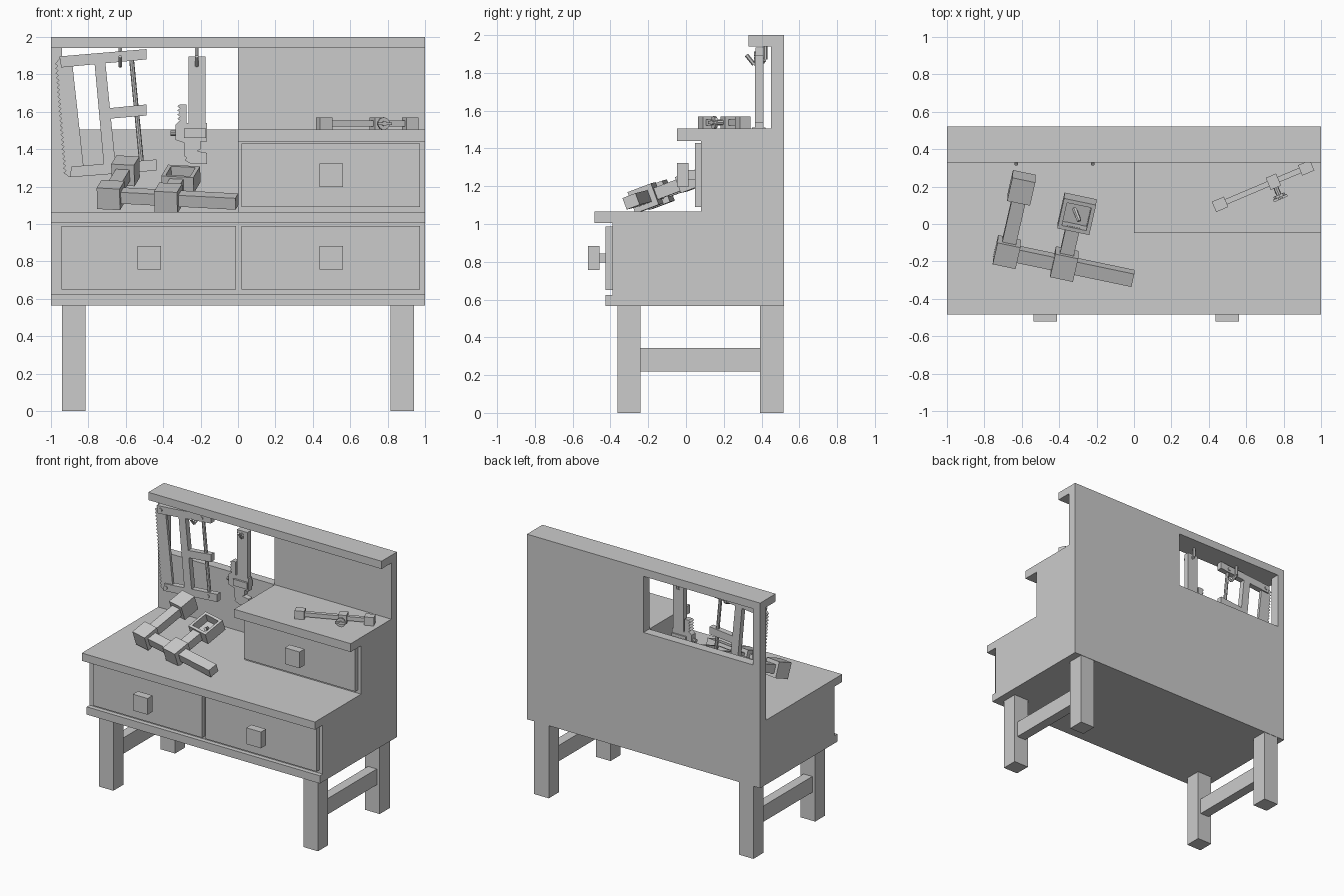
import bpy
import bmesh
from math import cos, sin, pi
from mathutils import Matrix, Vector

cube = bpy.data.objects.get("Cube")
if cube:
    bpy.data.objects.remove(cube, do_unlink=True)

grey = bpy.data.materials.new("plain grey")
grey.use_nodes = True
COLOUR = (0.6, 0.6, 0.6, 1)
grey.diffuse_color = COLOUR
grey.node_tree.nodes["Principled BSDF"].inputs["Base Color"].default_value = COLOUR


def finish(name, bm, matrix=None):
    """Turn a bmesh into a grey object."""
    bmesh.ops.recalc_face_normals(bm, faces=bm.faces)
    mesh = bpy.data.meshes.new(name)
    bm.to_mesh(mesh)
    bm.free()
    mesh.materials.append(grey)
    obj = bpy.data.objects.new(name, mesh)
    if matrix:
        obj.matrix_world = matrix
    bpy.context.collection.objects.link(obj)
    return obj


def box(name, x, y, z, matrix=None):
    """Box from three (low, high) ranges."""
    bm = bmesh.new()
    bmesh.ops.create_cube(bm, size=1)
    for v in bm.verts:
        v.co = [r[0] if c < 0 else r[1] for c, r in zip(v.co, (x, y, z))]
    return finish(name, bm, matrix)


def block(name, centre, size, matrix):
    """Box from a centre and a size, in a tool's own frame."""
    ranges = [(c - s / 2, c + s / 2) for c, s in zip(centre, size)]
    return box(name, *ranges, matrix)


def plate(name, outline, y):
    """Upright plate: an xz outline extruded through a y range."""
    bm = bmesh.new()
    face = bm.faces.new([bm.verts.new((px, y[0], pz)) for px, pz in outline])
    extruded = bmesh.ops.extrude_face_region(bm, geom=[face])["geom"]
    verts = [g for g in extruded if isinstance(g, bmesh.types.BMVert)]
    bmesh.ops.translate(bm, verts=verts, vec=(0, y[1] - y[0], 0))
    return finish(name, bm)


def rod(name, start, end, radius, sides=10, matrix=None):
    """Cylinder between two points."""
    start, end = Vector(start), Vector(end)
    axis = end - start
    turn = axis.to_track_quat("Z", "Y").to_matrix().to_4x4()
    place = Matrix.Translation((start + end) / 2) @ turn
    bm = bmesh.new()
    bmesh.ops.create_cone(bm, cap_ends=True, segments=sides, radius1=radius,
                          radius2=radius, depth=axis.length, matrix=place)
    return finish(name, bm, matrix)


def toothed(top, bottom, teeth, depth):
    """Zigzag edge points from top to bottom, teeth pointing to -x."""
    top, bottom = Vector(top), Vector(bottom)
    points = []
    for i in range(teeth):
        points.append(top.lerp(bottom, i / teeth) + Vector((depth, 0)))
        points.append(top.lerp(bottom, (i + 0.5) / teeth))
    return points


def frame(origin, along, across):
    """Matrix of a tool's frame from two direction vectors."""
    u = Vector(along).normalized()
    w = u.cross(Vector(across)).normalized()
    rotation = Matrix((u, w.cross(u), w)).transposed().to_4x4()
    return Matrix.Translation(origin) @ rotation


FULL, RIGHT_HALF = (-1, 1), (0, 1)
BACK, WALL = 0.52, 0.45

# Bench body, ledge and worktop
box("cabinet_body", FULL, (-0.39, BACK), (0.565, 1.01))
box("cabinet_ledge", FULL, (-0.425, -0.38), (0.565, 0.625))
box("worktop", FULL, (-0.485, BACK), (1.005, 1.065))

# Raised cabinet and its top
box("raised_cabinet", RIGHT_HALF, (0.08, BACK), (1.06, 1.45))
box("raised_top", RIGHT_HALF, (-0.047, BACK), (1.44, 1.505))

# Back wall around the open window, and the top shelf
box("wall_lower", (-1, 0), (WALL, BACK), (1.06, 1.505))
box("wall_right", RIGHT_HALF, (WALL, BACK), (1.5, 1.95))
box("wall_post", (-1, -0.94), (WALL, BACK), (1.5, 1.95))
box("top_shelf", FULL, (0.33, BACK), (1.94, 2))


# Drawers with square knobs
def drawer(name, x, front, z, knob_x, knob_z):
    box(name + "_panel", x, (front, front + 0.035), z)
    for part, half, near, far in (("_stem", 0.025, 0.04, 0), ("_knob", 0.063, 0.095, 0.033)):
        box(name + part, (knob_x - half, knob_x + half), (front - near, front - far),
            (knob_z - half, knob_z + half))


drawer("left_drawer", (-0.945, -0.01), -0.425, (0.65, 0.988), -0.475, 0.82)
drawer("right_drawer", (0.02, 0.972), -0.425, (0.65, 0.988), 0.498, 0.82)
drawer("upper_drawer", (0.02, 0.972), 0.047, (1.09, 1.43), 0.498, 1.26)

# Legs and side stretchers
for side, label in ((-1, "right"), (1, "left")):
    leg_x = sorted((side * 0.815, side * 0.94))
    box(label + "_front_leg", leg_x, (-0.363, -0.24), (0, 0.57))
    box(label + "_back_leg", leg_x, (0.393, BACK - 0.003), (0, 0.57))
    box(label + "_stretcher", sorted((side * 0.84, side * 0.915)), (-0.25, 0.4), (0.22, 0.343))

# Hanging hooks
for x in (-0.63, -0.22):
    bend = [(x, 0.42, 1.945), (x, 0.42, 1.87), (x, 0.36, 1.845), (x, 0.32, 1.895)]
    for start, end in zip(bend, bend[1:]):
        rod("hook", start, end, 0.011, 6)

# Hanging frame saw
SAW, THIN = (0.367, 0.41), (0.378, 0.4)
teeth = toothed((-0.98, 1.87), (-0.932, 1.26), 24, 0.014)
plate("saw_blade", [(-0.95, 1.89)] + teeth + [(-0.9, 1.25), (-0.826, 1.31), (-0.885, 1.85)], THIN)
plate("saw_top_arm", [(-0.955, 1.896), (-0.49, 1.935), (-0.49, 1.88), (-0.945, 1.837)], SAW)
plate("saw_bottom_arm", [(-0.9, 1.25), (-0.436, 1.286), (-0.436, 1.345), (-0.89, 1.307)], SAW)
plate("saw_post", [(-0.767, 1.86), (-0.709, 1.86), (-0.655, 1.32), (-0.718, 1.32)], SAW)
plate("saw_middle_arm", [(-0.7, 1.618), (-0.49, 1.639), (-0.49, 1.58), (-0.7, 1.562)], SAW)
rod("saw_tension_rod", (-0.57, 0.388, 1.89), (-0.515, 0.388, 1.32), 0.013, 8)
for x, z in ((-0.92, 1.87), (-0.57, 1.9), (-0.875, 1.28), (-0.515, 1.31)):
    rod("saw_rivet", (x, 0.36, z), (x, 0.417, z), 0.014)

# Hanging adjustable wrench
WRENCH = (0.365, 0.41)
box("wrench_handle", (-0.265, -0.175), WRENCH, (1.53, 1.895))
plate("wrench_head", [(-0.285, 1.54), (-0.165, 1.54), (-0.165, 1.44), (-0.2, 1.44),
                      (-0.2, 1.4), (-0.285, 1.36)], WRENCH)
plate("wrench_rack", toothed((-0.325, 1.64), (-0.325, 1.53), 5, 0.015)
      + [(-0.335, 1.53), (-0.335, 1.45), (-0.275, 1.43), (-0.275, 1.64)], WRENCH)
plate("wrench_jaw", toothed((-0.285, 1.4), (-0.285, 1.33), 3, 0.01)
      + [(-0.25, 1.32), (-0.165, 1.32), (-0.165, 1.38), (-0.275, 1.4)], WRENCH)
box("wrench_grip", (-0.29, -0.17), (0.35, 0.42), (1.46, 1.51))
rod("wrench_screw", (-0.36, 0.388, 1.485), (-0.28, 0.388, 1.485), 0.015)
rod("wrench_hole", (-0.22, 0.36, 1.865), (-0.22, 0.415, 1.865), 0.014)

# Large clamp lying tilted on the worktop
clamp = frame((-0.68, -0.15, 1.155), (0.67, -0.14, -0.035), (0.08, 0.345, 0.13))
block("clamp_bar", (0.345, 0, 0), (0.69, 0.075, 0.065), clamp)
block("clamp_corner", (0, 0, 0), (0.125, 0.125, 0.12), clamp)
block("clamp_slider", (0.315, 0, 0), (0.125, 0.135, 0.12), clamp)
block("clamp_fixed_arm", (0, 0.19, 0), (0.075, 0.38, 0.065), clamp)
block("clamp_fixed_jaw", (0, 0.375, 0), (0.125, 0.135, 0.12), clamp)
block("clamp_sliding_arm", (0.315, 0.13, 0), (0.075, 0.2, 0.065), clamp)
bm = bmesh.new()
bmesh.ops.create_cube(bm, size=1)
bmesh.ops.scale(bm, verts=bm.verts, vec=(0.175, 0.175, 0.09))
bmesh.ops.translate(bm, verts=bm.verts, vec=(0.32, 0.295, 0))
bm.faces.ensure_lookup_table()
top = max(bm.faces, key=lambda f: f.calc_center_median().z)
bmesh.ops.inset_region(bm, faces=[top], thickness=0.03)
hole = bmesh.ops.extrude_discrete_faces(bm, faces=[top])["faces"][0]
bmesh.ops.translate(bm, verts=hole.verts, vec=(0, 0, -0.065))
finish("clamp_hollow_jaw", bm, clamp)
rod("clamp_jaw_pin", (0.3, 0.315, -0.03), (0.34, 0.265, 0.02), 0.012, 6, clamp)

# Small clamp on the raised top
small = frame((0.46, 0.105, 1.537), (0.46, 0.195, 0), (-0.195, 0.46, 0))
block("small_clamp_bar", (0.25, 0, 0), (0.5, 0.03, 0.032), small)
for x in (0, 0.5):
    block("small_clamp_end", (x, 0, 0), (0.07, 0.06, 0.064), small)
block("small_clamp_slider", (0.31, 0, 0), (0.06, 0.07, 0.064), small)
rod("small_clamp_screw", (0.31, 0, 0), (0.31, -0.1, 0), 0.014, 8, small)
rod("small_clamp_knob", (0.31, -0.075, 0), (0.31, -0.09, 0), 0.034, 10, small)
block("small_clamp_handle", (0.31, -0.095, 0), (0.08, 0.014, 0.014), small)
